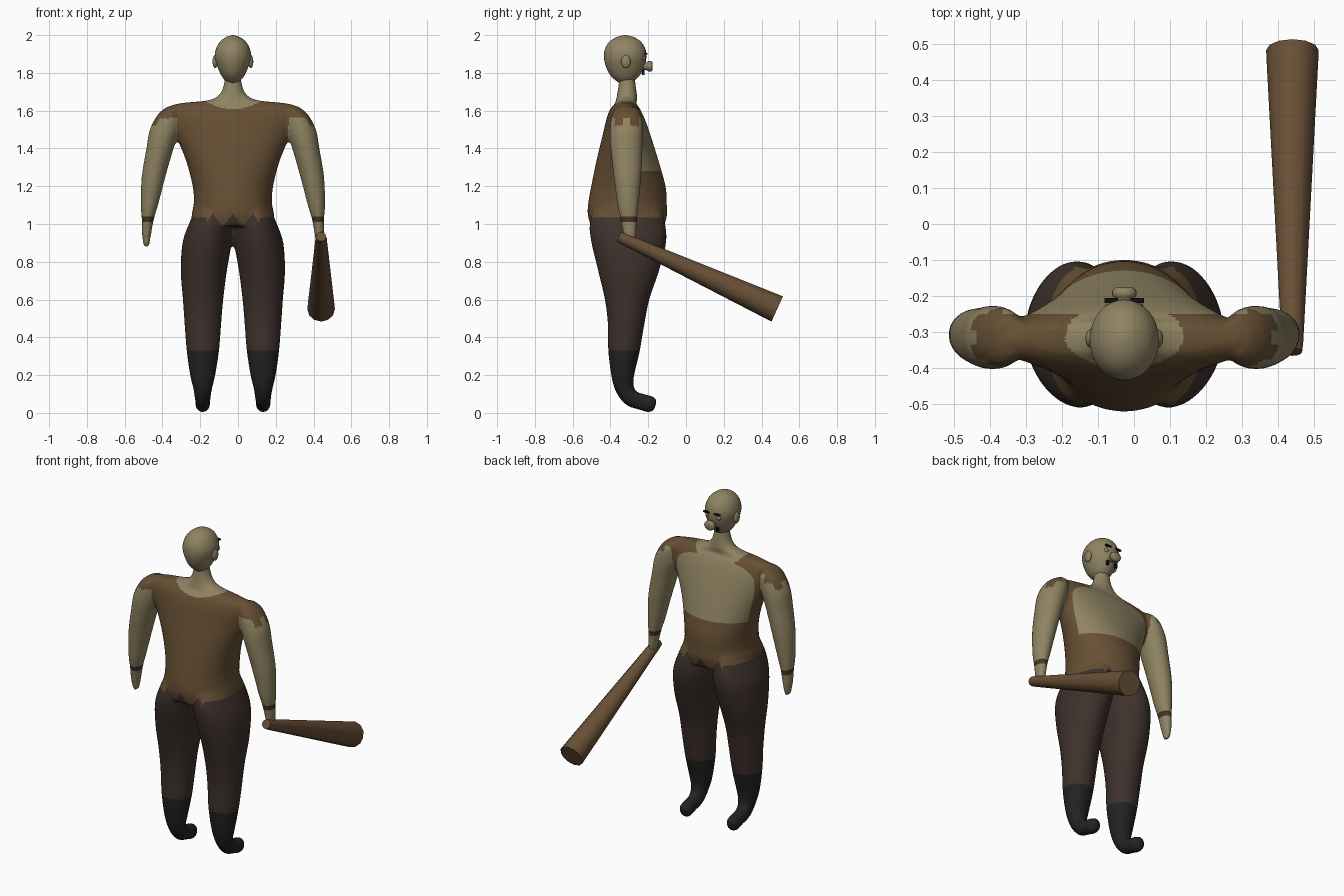
import bpy, bmesh, math
from mathutils import Vector

if "Cube" in bpy.data.objects:
    bpy.data.objects.remove(bpy.data.objects["Cube"])

CX = -0.027   # symmetry line of the figure


def material(name, rgb):
    m = bpy.data.materials.new(name)
    m.diffuse_color = (*rgb, 1)
    m.use_nodes = True
    m.node_tree.nodes["Principled BSDF"].inputs["Base Color"].default_value = m.diffuse_color
    return m


SKIN = material("skin", (0.275, 0.227, 0.122))
SHIRT = material("brown_cloth", (0.133, 0.078, 0.034))
PANTS = material("dark_trousers", (0.048, 0.031, 0.025))
BOOT = material("black_leather", (0.016, 0.016, 0.016))
STRAP = material("wrist_strap", (0.058, 0.033, 0.020))
WOOD = material("club_wood", (0.140, 0.080, 0.037))
HAIR = material("black_hair", (0.005, 0.005, 0.005))


def refine(rings, steps):
    """Catmull-Rom interpolation between control rings."""
    out = []
    for i in range(len(rings) - 1):
        p = [Vector(rings[max(0, min(len(rings) - 1, i + k))]) for k in (-1, 0, 1, 2)]
        for s in range(steps):
            t = s / steps
            out.append(0.5 * (2 * p[1] + (p[2] - p[0]) * t
                              + (2 * p[0] - 5 * p[1] + 4 * p[2] - p[3]) * t * t
                              + (3 * p[1] - p[0] - 3 * p[2] + p[3]) * t ** 3))
    return out + [Vector(rings[-1])]


def loft(bm, rings, n=32, steps=4):
    """Closed tube through rings (x, y, z, half width, half depth, tilt in degrees)."""
    loops = []
    for x, y, z, rx, rv, tilt in refine(rings, steps):
        t = math.radians(tilt)
        loops.append([bm.verts.new((x + rx * math.cos(a), y + rv * math.sin(a) * math.cos(t),
                                    z + rv * math.sin(a) * math.sin(t)))
                      for a in (2 * math.pi * k / n for k in range(n))])
    faces = [bm.faces.new((a[k], a[(k + 1) % n], b[(k + 1) % n], b[k]))
             for a, b in zip(loops, loops[1:]) for k in range(n)]
    faces += [bm.faces.new(loops[0]), bm.faces.new(loops[-1])]
    bmesh.ops.recalc_face_normals(bm, faces=faces)


def finish(name, bm, mats, angle=40):
    me = bpy.data.meshes.new(name)
    bm.to_mesh(me)
    bm.free()
    ob = bpy.data.objects.new(name, me)
    bpy.context.collection.objects.link(ob)
    for m in mats:
        me.materials.append(m)
    bpy.ops.object.select_all(action='DESELECT')
    ob.select_set(True)
    bpy.context.view_layer.objects.active = ob
    bpy.ops.object.shade_smooth_by_angle(angle=math.radians(angle))
    return ob


def ball(name, loc, size, mat):
    bm = bmesh.new()
    bmesh.ops.create_uvsphere(bm, u_segments=20, v_segments=12, radius=1)
    bmesh.ops.scale(bm, vec=size, verts=bm.verts)
    bmesh.ops.translate(bm, vec=loc, verts=bm.verts)
    return finish(name, bm, [mat])


def block(name, loc, size, mat):
    bm = bmesh.new()
    bmesh.ops.create_cube(bm, size=1)
    bmesh.ops.scale(bm, vec=size, verts=bm.verts)
    bmesh.ops.translate(bm, vec=loc, verts=bm.verts)
    return finish(name, bm, [mat])


# Body: torso with neck, arms and legs, fused into one skin
TORSO = [(0.99, .205, -.31, .195), (1.05, .218, -.31, .21), (1.11, .207, -.31, .208),
         (1.2, .213, -.305, .197), (1.34, .25, -.31, .163), (1.48, .31, -.315, .124),
         (1.56, .352, -.32, .1), (1.61, .355, -.322, .078), (1.638, .29, -.32, .055),
         (1.655, .13, -.315, .056), (1.69, .068, -.312, .052), (1.75, .046, -.312, .044),
         (1.8, .04, -.315, .04)]
ARM = [(.31, -.315, 1.62, .04, .05), (.335, -.315, 1.58, .062, .078), (.36, -.315, 1.5, .08, .088),
       (.386, -.315, 1.4, .072, .085), (.42, -.31, 1.25, .063, .073), (.442, -.307, 1.1, .046, .056),
       (.45, -.303, 1.03, .033, .045), (.457, -.298, .95, .025, .036), (.458, -.295, .88, .014, .022)]
LEG = [(.1, -.31, 1.1, .09, .17, 0), (.118, -.31, 1.0, .115, .2, 0), (.137, -.303, .9, .13, .198, 0),
       (.154, -.304, .75, .122, .161, 0), (.158, -.312, .6, .107, .118, 0), (.159, -.317, .47, .097, .097, 0),
       (.159, -.328, .33, .086, .084, 0), (.16, -.335, .2, .067, .061, 0), (.16, -.325, .13, .05, .05, 20),
       (.16, -.29, .078, .042, .045, 55), (.16, -.24, .06, .038, .044, 75), (.16, -.185, .044, .038, .044, 72),
       (.16, -.162, .038, .022, .026, 72)]
bm = bmesh.new()
loft(bm, [(CX, y, z, w, d, 0) for z, w, y, d in TORSO], 48)
for s in (-1, 1):
    loft(bm, [(CX + s * x, y, z, w, d, 0) for x, y, z, w, d in ARM])
    loft(bm, [(CX + s * r[0], *r[1:]) for r in LEG])
body = finish("body", bm, [SKIN, SHIRT, PANTS, BOOT, STRAP])
rm = body.modifiers.new("fuse", 'REMESH')
rm.mode = 'VOXEL'
rm.voxel_size = 0.01
sm = body.modifiers.new("soften", 'SMOOTH')
sm.factor = 0.5
sm.iterations = 6
for m in ("fuse", "soften"):
    bpy.ops.object.modifier_apply(modifier=m)


def body_colour(c):
    dx = abs(c.x - CX)
    if dx > .295 and c.z < 1.6:                       # arms: torn sleeve, strap, skin
        hem = 1.53 + (.03 if math.sin(c.y * 75) > 0 else -.01)
        if 1.01 < c.z < 1.04:
            return 4
        if c.z < hem:
            return 0
    if c.z < .33:
        return 3
    # ragged shirt hem
    wave = abs((dx / .106 + .5) % 1 - .5) * 2
    hem = 1.055 - .07 * wave if dx < .14 else 1.035
    if c.z < hem:
        return 2
    if c.z > 1.5 and (dx / .165) ** 2 + ((c.y + .31) / .09) ** 2 < 1:
        return 0                                      # neck opening
    if c.y > -.25 and c.z > 1.28 and dx < .34:
        return 0                                      # bare chest
    return 1


# Cut clean colour borders, then paint by rule
bm = bmesh.new()
bm.from_mesh(body.data)
for co, no in [((0, 0, z), (0, 0, 1)) for z in (.33, 1.01, 1.04, 1.28)] + [((0, -.25, 0), (0, 1, 0))]:
    bmesh.ops.bisect_plane(bm, geom=bm.verts[:] + bm.edges[:] + bm.faces[:], dist=1e-5,
                           plane_co=co, plane_no=no)
for f in bm.faces:
    f.material_index = body_colour(f.calc_center_median())
    f.smooth = True
bm.to_mesh(body.data)
bm.free()

# Head
HEAD = [(1.745, .022, .03), (1.77, .05, .062), (1.8, .068, .087), (1.84, .085, .104), (1.88, .096, .112),
        (1.92, .092, .109), (1.96, .073, .088), (1.988, .04, .05), (2.0, .004, .005)]
bm = bmesh.new()
loft(bm, [(CX, -.322, z, w, d, 0) for z, w, d in HEAD])
finish("head", bm, [SKIN], 60)

# Round nose with a blunt tip
bm = bmesh.new()
loft(bm, [(CX, y, 1.835, r, r * .85, 90) for y, r in
          ((-.25, .02), (-.21, .024), (-.2, .033), (-.185, .033), (-.177, .024))], 20, 2)
finish("nose", bm, [SKIN], 60)

# Ears, eyes, brows and moustache
for s, side in ((-1, "left"), (1, "right")):
    ball(side + "_ear", (CX + s * .094, -.318, 1.86), (.014, .025, .035), SKIN)
    ball(side + "_eye", (CX + s * .036, -.226, 1.878), (.016, .012, .014), SKIN)
    block(side + "_brow", (CX + s * .036, -.212, 1.902), (.038, .014, .008), HAIR)
    block(side + "_moustache", (CX + s * .028, -.226, 1.803), (.012, .014, .026), HAIR)

# Club: tapered, with a blunt heavy end
bm = bmesh.new()
start, end = Vector((.44, -.355, .933)), Vector((.44, .483, .55))
rings = []
for t, r in ((0, .027), (.03, .03), (.97, .072), (1, .073)):
    p = start.lerp(end, t)
    rings.append((*p, r, r, 65.5))
loft(bm, rings, 12, 1)
finish("club", bm, [WOOD])
